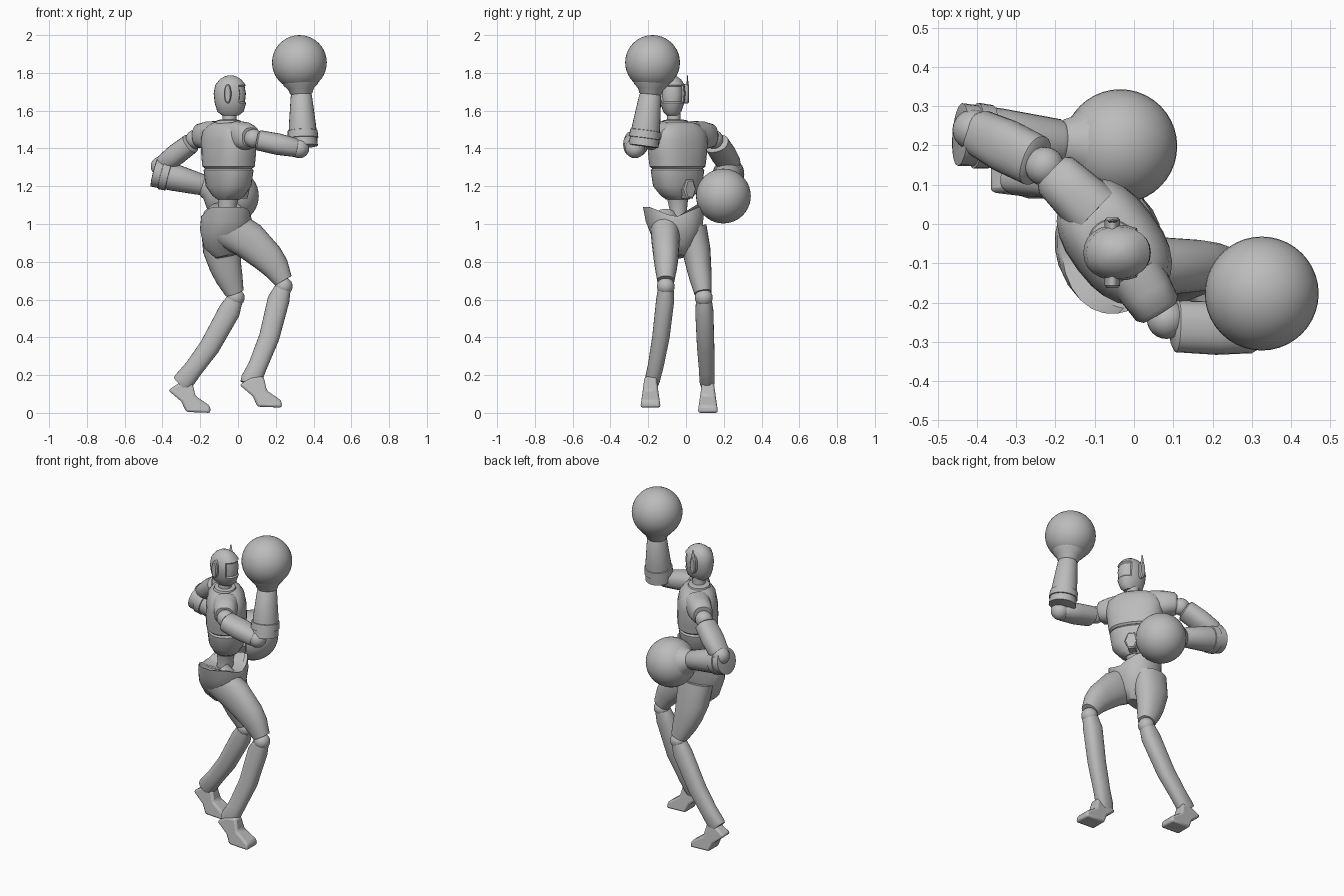
import bpy
import bmesh
import math
from mathutils import Vector

if "Cube" in bpy.data.objects:
    bpy.data.objects.remove(bpy.data.objects["Cube"])

grey = bpy.data.materials.new("plain grey")
grey.use_nodes = True
grey.diffuse_color = (0.5, 0.5, 0.5, 1)
grey.node_tree.nodes["Principled BSDF"].inputs["Base Color"].default_value = grey.diffuse_color
parts = []


def finish(name, bm):
    """Turn a bmesh into a named object with the shared material."""
    bmesh.ops.recalc_face_normals(bm, faces=bm.faces[:])
    mesh = bpy.data.meshes.new(name)
    bm.to_mesh(mesh)
    bm.free()
    mesh.materials.append(grey)
    obj = bpy.data.objects.new(name, mesh)
    bpy.context.scene.collection.objects.link(obj)
    parts.append(obj)
    return obj


def loft_mesh(path, radii, side=(0, 1, 0), power=2.0, segments=24):
    """Skin rounded rings set square to a path; radii are (side, depth)."""
    bm = bmesh.new()
    path = [Vector(p) for p in path]
    last = len(path) - 1
    rings = []
    for i, (centre, (wide, deep)) in enumerate(zip(path, radii)):
        along = (path[min(i + 1, last)] - path[max(i - 1, 0)]).normalized()
        across = Vector(side)
        across = (across - along * across.dot(along)).normalized()
        out = along.cross(across)
        ring = []
        for k in range(segments):
            angle = math.tau * k / segments
            c, s = math.cos(angle), math.sin(angle)
            u = math.copysign(abs(c) ** (2 / power), c)
            v = math.copysign(abs(s) ** (2 / power), s)
            ring.append(bm.verts.new(centre + across * u * wide + out * v * deep))
        rings.append(ring)
    for a, b in zip(rings, rings[1:]):
        for k in range(segments):
            n = (k + 1) % segments
            bm.faces.new((a[k], a[n], b[n], b[k]))
    bm.faces.new(rings[0])
    bm.faces.new(rings[-1])
    return bm


def loft(name, path, radii, **options):
    return finish(name, loft_mesh(path, radii, **options))


def tube(name, start, end, profile, **options):
    """Straight limb: profile rows are (fraction along, side, depth)."""
    start, end = Vector(start), Vector(end)
    return loft(name, [start.lerp(end, row[0]) for row in profile],
                [row[1:] for row in profile], **options)


def ball(name, centre, radius, segments=24):
    bm = bmesh.new()
    bmesh.ops.create_uvsphere(bm, u_segments=segments, v_segments=segments // 2, radius=radius)
    bmesh.ops.translate(bm, verts=bm.verts[:], vec=centre)
    return finish(name, bm)


# Torso, turned toward the model's rear left
turn = (0.6, -0.8, 0)
tx, ty = -0.05, -0.045
loft("chest",
     [(tx, ty, z) for z in (1.295, 1.305, 1.36, 1.44, 1.49, 1.525, 1.54)],
     [(0.14, 0.105), (0.152, 0.115), (0.16, 0.118), (0.17, 0.115), (0.162, 0.105),
      (0.12, 0.085), (0.075, 0.06)], side=turn, power=2.5)
loft("abdomen", [(tx, ty, z) for z in (1.13, 1.15, 1.2, 1.285, 1.3)],
     [(0.06, 0.055), (0.09, 0.075), (0.135, 0.1), (0.148, 0.11), (0.13, 0.1)],
     side=turn, power=2.4)
loft("collar", [(tx, -0.058, z) for z in (1.52, 1.548, 1.552)],
     [(0.08, 0.07), (0.07, 0.06), (0.05, 0.045)], side=turn)
loft("waist", [(-0.06, -0.04, 0.98), (-0.06, -0.04, 1.07), (tx, ty, 1.15)],
     [(0.06, 0.06), (0.045, 0.045), (0.06, 0.055)], side=turn)
tube("belly_plate", (-0.03, -0.03, 1.185), (0.042, 0.024, 1.185),
     [(0, 0.04, 0.058), (0.92, 0.04, 0.058), (1, 0.032, 0.05)], side=turn, segments=6)

# Pelvis with a saddle-shaped open rim
bm = loft_mesh([(-0.06, -0.05, 0.83), (-0.07, -0.045, 0.88), (-0.07, -0.05, 0.96),
                (-0.06, -0.06, 1.03), (-0.06, -0.062, 1.09), (-0.06, -0.06, 1.085),
                (-0.06, -0.05, 1.03)],
               [(0.04, 0.06), (0.09, 0.11), (0.138, 0.132), (0.155, 0.135),
                (0.167, 0.125), (0.15, 0.108), (0.1, 0.08)], side=(0.12, -1, 0), power=2.2)
for v in bm.verts:
    if v.co.z > 1.06:
        v.co.z -= 0.055 * max(0, 1 - abs(v.co.y + 0.06) / 0.13)
finish("pelvis", bm)

# Head facing +x, with a sunken visor
hx, hy = -0.04, -0.073
bm = loft_mesh([(hx, hy, z) for z in (1.575, 1.595, 1.64, 1.69, 1.735, 1.765, 1.781, 1.787)],
               [(0.03, 0.045), (0.048, 0.07), (0.064, 0.083), (0.071, 0.089), (0.066, 0.081),
                (0.048, 0.058), (0.026, 0.032), (0.008, 0.01)], power=2.2)
bm.normal_update()
face = [f for f in bm.faces
        if f.calc_center_median().x > 0 and 1.64 < f.calc_center_median().z < 1.735]
bmesh.ops.inset_region(bm, faces=face, thickness=0.007, depth=-0.007)
finish("head", bm)
loft("neck", [(-0.045, -0.065, z) for z in (1.5, 1.56, 1.62)],
     [(0.045, 0.045), (0.036, 0.036), (0.038, 0.038)])
for name, way in (("left", 1), ("right", -1)):
    tube(name + "_ear", (-0.055, hy + way * 0.055, 1.69), (-0.055, hy + way * 0.09, 1.69),
         [(0, 0.02, 0.052), (0.8, 0.02, 0.052), (1, 0.014, 0.045)], side=(1, 0, 0))
loft("left_ear_fin", [(-0.055, 0.008, z) for z in (1.68, 1.74, 1.785)],
     [(0.006, 0.016), (0.005, 0.012), (0.002, 0.004)], segments=8)


def arm(name, root, shoulder, start, elbow, cuff, wrist, glove):
    """Shoulder cap, upper arm, elbow, flared forearm and round glove."""
    tube(name + "_shoulder", root, shoulder,
         [(0, 0.075, 0.075), (0.5, 0.075, 0.068), (0.9, 0.064, 0.062), (1, 0.05, 0.05)],
         side=(0, 0, 1), power=2.4)
    ball(name + "_shoulder_joint", Vector(shoulder).lerp(Vector(start), 0.5), 0.05)
    tube(name + "_upper_arm", start, elbow,
         [(0, 0.05, 0.042), (0.04, 0.066, 0.054), (0.5, 0.068, 0.057),
          (0.9, 0.06, 0.05), (1, 0.045, 0.04)], power=2.3)
    ball(name + "_elbow", elbow, 0.052)
    tube(name + "_forearm", cuff, wrist,
         [(0, 0.065, 0.065), (0.01, 0.08, 0.078), (0.4, 0.074, 0.072),
          (0.96, 0.058, 0.056), (1, 0.05, 0.05)])
    tube(name + "_cuff_band", cuff, wrist,
         [(0.15, 0.074, 0.072), (0.16, 0.084, 0.082), (0.3, 0.081, 0.079), (0.31, 0.07, 0.07)])
    tube(name + "_glove_neck", wrist, glove,
         [(-0.05, 0.05, 0.05), (0.02, 0.06, 0.06), (0.15, 0.068, 0.068),
          (0.28, 0.09, 0.09), (0.45, 0.1, 0.1)])
    ball(name + "_glove", glove, 0.145, 40)


arm("right", (0.0, -0.12, 1.47), (0.065, -0.225, 1.46), (0.1, -0.26, 1.445),
    (0.325, -0.27, 1.4), (0.345, -0.225, 1.41), (0.335, -0.188, 1.69), (0.325, -0.177, 1.855))
arm("left", (-0.1, 0.03, 1.47), (-0.21, 0.135, 1.467), (-0.245, 0.158, 1.43),
    (-0.41, 0.24, 1.305), (-0.445, 0.228, 1.275), (-0.18, 0.208, 1.205), (-0.035, 0.198, 1.148))


def leg(name, thigh, knee, shin, heel):
    """Thigh, knee ball, bowed shin and raised-heel foot."""
    loft(name + "_thigh", thigh,
         [(0.08, 0.105), (0.075, 0.1), (0.066, 0.084), (0.059, 0.072), (0.046, 0.05)],
         power=2.2)
    ball(name + "_knee", knee, 0.047)
    loft(name + "_shin", shin,
         [(0.042, 0.045), (0.048, 0.058), (0.046, 0.054), (0.042, 0.05), (0.04, 0.055),
          (0.034, 0.05)], power=2.3)
    # Foot: side profile given from the heel, wider toward the sole
    profile = [(0, 0), (0.07, -0.06), (0.095, -0.115), (0.225, -0.12), (0.222, -0.083),
               (0.145, -0.03), (0.127, 0.045), (0.06, 0.04)]
    bm = bmesh.new()
    edges = []
    for way in (-1, 1):
        edges.append([bm.verts.new((heel[0] + x, heel[1] + way * (0.037 - z * 0.14), heel[2] + z))
                      for x, z in profile])
    right, left = edges
    for k in range(len(profile)):
        n = (k + 1) % len(profile)
        bm.faces.new((right[k], right[n], left[n], left[k]))
    bm.faces.new(right)
    bm.faces.new(left)
    foot = finish(name + "_foot", bm)
    bevel = foot.modifiers.new("soft_edges", "BEVEL")
    bevel.width = 0.012
    bevel.segments = 2


leg("right",
    [(-0.07, -0.11, 0.99), (0.06, -0.108, 0.912), (0.16, -0.106, 0.82),
     (0.2, -0.106, 0.77), (0.24, -0.107, 0.7)],
    (0.242, -0.107, 0.67),
    [(0.235, -0.107, 0.655), (0.215, -0.11, 0.6), (0.165, -0.133, 0.4),
     (0.105, -0.16, 0.25), (0.07, -0.178, 0.175), (0.06, -0.182, 0.15)],
    (0.008, -0.188, 0.148))
leg("left",
    [(-0.09, 0.03, 0.98), (-0.085, 0.055, 0.86), (-0.065, 0.068, 0.77),
     (-0.045, 0.078, 0.71), (-0.018, 0.09, 0.635)],
    (-0.012, 0.094, 0.61),
    [(-0.02, 0.095, 0.595), (-0.045, 0.097, 0.54), (-0.15, 0.104, 0.35),
     (-0.235, 0.11, 0.235), (-0.29, 0.112, 0.165), (-0.305, 0.113, 0.15)],
    (-0.37, 0.116, 0.12))

# Smooth shading with crisp edges
bpy.ops.object.select_all(action="DESELECT")
for obj in parts:
    obj.select_set(True)
bpy.context.view_layer.objects.active = parts[0]
bpy.ops.object.shade_smooth_by_angle(angle=math.radians(38))
